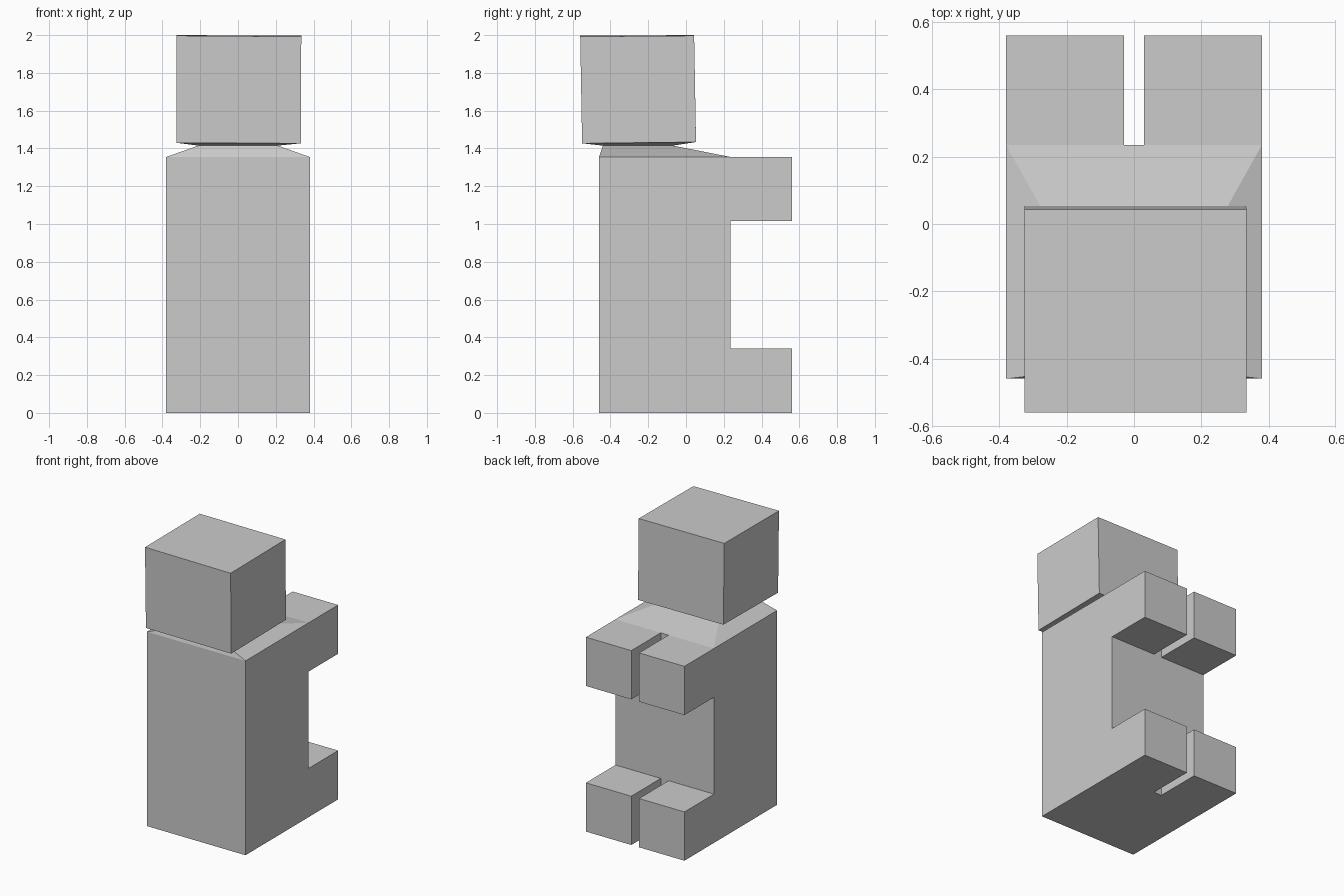
import bpy, bmesh
from mathutils import Vector

if "Cube" in bpy.data.objects:
    bpy.data.objects.remove(bpy.data.objects["Cube"])

W, FRONT, BACK, TOP = 0.38, -0.46, 0.235, 1.355   # body block
LEG_END = 0.56


def finish(bm, name):
    bmesh.ops.recalc_face_normals(bm, faces=bm.faces[:])
    mesh = bpy.data.meshes.new(name)
    bm.to_mesh(mesh)
    bm.free()
    obj = bpy.data.objects.new(name, mesh)
    bpy.context.collection.objects.link(obj)
    return obj


def ring(w0, w1, y0, y1, zs):
    # four corners: front left, front right, back right, back left
    return [(w0, y0, zs[0]), (w1, y0, zs[1]), (w1, y1, zs[2]), (w0, y1, zs[3])]


def loft(name, rings, cap):
    bm = bmesh.new()
    loops = [[bm.verts.new(p) for p in r] for r in rings]
    for a, b in zip(loops, loops[1:]):
        for i in range(4):
            j = (i + 1) % 4
            bm.faces.new((a[i], a[j], b[j], b[i]))
    if cap:
        bm.faces.new(loops[-1])
    return finish(bm, name)


# Body block, with four stubby legs extruded from the corners of its back
bm = bmesh.new()
bmesh.ops.create_cube(bm, size=1)
for v in bm.verts:
    v.co = Vector((v.co.x * 2 * W, BACK if v.co.y > 0 else FRONT,
                   TOP if v.co.z > 0 else 0))
for co, no in (((-0.03, 0, 0), (1, 0, 0)), ((0.03, 0, 0), (1, 0, 0)),
               ((0, 0, 0.34), (0, 0, 1)), ((0, 0, 1.015), (0, 0, 1))):
    bmesh.ops.bisect_plane(bm, geom=bm.verts[:] + bm.edges[:] + bm.faces[:],
                           plane_co=co, plane_no=no)
bm.normal_update()
corners = []
for f in bm.faces:
    c = f.calc_center_median()
    if f.normal.y > 0.9 and abs(c.x) > 0.1 and not 0.34 < c.z < 1.015:
        corners.append(f)
legs = bmesh.ops.extrude_discrete_faces(bm, faces=corners)["faces"]
for f in legs:
    for v in f.verts:
        v.co.y = LEG_END

# Open the body top where the neck sits, then merge flat faces
bm.normal_update()
tops = [f for f in bm.faces
        if f.normal.z > 0.9 and f.calc_center_median().z > 1.3
        and f.calc_center_median().y < BACK]
bmesh.ops.delete(bm, geom=tops, context="FACES_ONLY")
bmesh.ops.dissolve_limit(bm, angle_limit=0.01, verts=bm.verts[:], edges=bm.edges[:])
finish(bm, "body_with_legs")

# Sloping shoulders up to the narrow neck
shoulder = ring(-W, W, FRONT, BACK, [TOP] * 4)
neck = ring(-0.21, 0.21, -0.44, -0.07, [1.415] * 4)
loft("shoulders", [shoulder, neck], False)

# Slightly tilted head block flaring out from the neck
head_low = ring(-0.325, 0.333, -0.55, 0.053, [1.43, 1.427, 1.434, 1.437])
head_high = ring(-0.325, 0.335, -0.56, 0.043, [1.997, 1.992, 1.997, 2.0])
loft("head", [neck, head_low, head_high], True)
